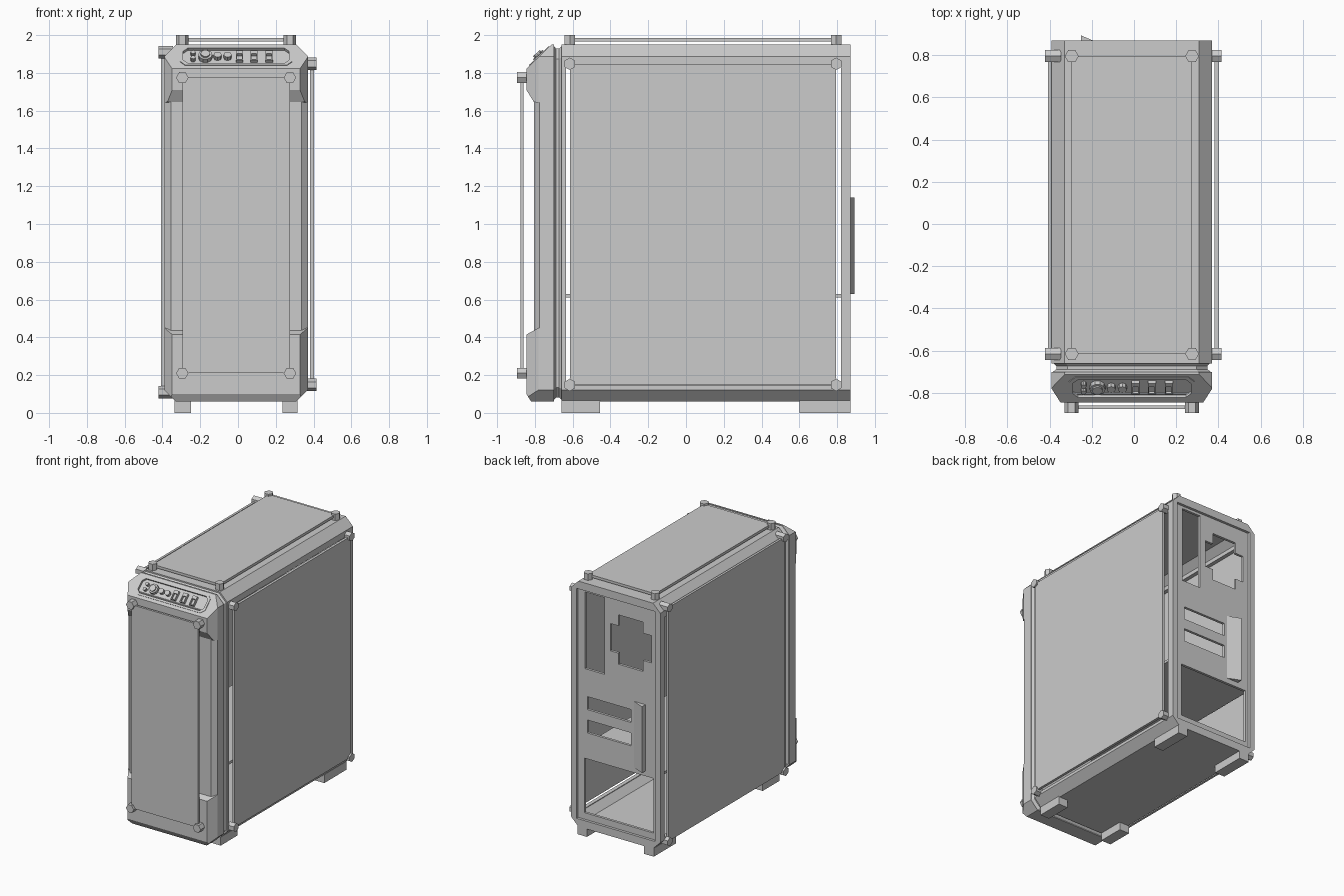
import bpy, bmesh
from math import pi
from mathutils import Matrix, Vector

old = bpy.data.objects.get("Cube")
if old:
    bpy.data.objects.remove(old, do_unlink=True)

grey = bpy.data.materials.new("light_grey")
grey.use_nodes = True
GREY = (0.6, 0.6, 0.6, 1)
grey.diffuse_color = GREY
grey.node_tree.nodes["Principled BSDF"].inputs["Base Color"].default_value = GREY

CX = -0.01            # middle of the case body
LEFT, RIGHT = 0.37, -0.39
BOTTOM, TOP = 0.06, 1.95


def finish(name, bm):
    bmesh.ops.recalc_face_normals(bm, faces=bm.faces)
    mesh = bpy.data.meshes.new(name)
    bm.to_mesh(mesh)
    bm.free()
    mesh.materials.append(grey)
    ob = bpy.data.objects.new(name, mesh)
    bpy.context.collection.objects.link(ob)
    return ob


def loft(name, rings):
    bm = bmesh.new()
    loops = [[bm.verts.new(p) for p in ring] for ring in rings]
    n = len(loops[0])
    bm.faces.new(loops[0])
    bm.faces.new(loops[-1])
    for a, b in zip(loops, loops[1:]):
        for i in range(n):
            j = (i + 1) % n
            bm.faces.new((a[i], a[j], b[j], b[i]))
    return finish(name, bm)


def prism(name, pts, axis, a, b):
    def place(p, d):
        return {"x": (d, *p), "y": (p[0], d, p[1]), "z": (*p, d)}[axis]
    return loft(name, [[place(p, d) for p in pts] for d in (a, b)])


def box(name, x, y, z):
    return prism(name, [(x[0], y[0]), (x[1], y[0]), (x[1], y[1]), (x[0], y[1])], "z", *z)


def chamfered(x0, x1, z0, z1, c):
    return [(x0 + c, z0), (x1 - c, z0), (x1, z0 + c), (x1, z1 - c),
            (x1 - c, z1), (x0 + c, z1), (x0, z1 - c), (x0, z0 + c)]


def outline(inset=0.0):
    return chamfered(RIGHT + inset, LEFT - inset, BOTTOM + inset, TOP - inset,
                     0.062 - inset * 0.4)


def combine(target, tool, operation="DIFFERENCE"):
    mod = target.modifiers.new("shape", "BOOLEAN")
    mod.operation, mod.solver, mod.object = operation, "EXACT", tool
    bpy.context.view_layer.objects.active = target
    bpy.ops.object.modifier_apply(modifier=mod.name)
    bpy.data.objects.remove(tool, do_unlink=True)


def hex_knob(name, centre, axis, length, radius=0.033, sides=6):
    bm = bmesh.new()
    turn = {"x": Matrix.Rotation(pi / 2, 4, "Y"), "y": Matrix.Rotation(pi / 2, 4, "X"),
            "z": Matrix()}[axis]
    bmesh.ops.create_cone(bm, cap_ends=True, segments=sides, radius1=radius, radius2=radius,
                          depth=length, matrix=Matrix.Translation(centre) @ turn @ Matrix.Rotation(pi / 2, 4, "Z"))
    return finish(name, bm)


# Hollow main body with open sides
body = prism("case_body", outline(), "y", -0.66, 0.87)
combine(body, prism("cavity", outline(0.03), "y", -0.64, 0.83))
combine(body, box("side_opening", (-0.6, 0.6), (-0.635, 0.82), (0.145, 1.84)))

# Recessed back plate and its cut-outs
combine(body, box("back_recess", (-0.345, 0.325), (0.85, 1), (0.12, 1.89)))
back_holes = [
    ((0.10, 0.265), (1.28, 1.87)),      # tall connector slot
    ((-0.30, 0.05), (1.475, 1.685)),    # fan hole, wide arm
    ((-0.23, -0.02), (1.39, 1.77)),     # fan hole, tall arm
    ((-0.125, 0.245), (0.97, 1.07)),    # card slots
    ((-0.125, 0.245), (0.79, 0.89)),
    ((-0.32, 0.27), (0.17, 0.59)),      # power supply bay
]
for hx, hz in back_holes:
    combine(body, box("hole", hx, (0.8, 0.9), hz))
prism("card_bracket_cover", [(-0.25, 0.893), (-0.14, 0.845), (-0.25, 0.845)], "z", 0.63, 1.14)
box("power_supply_shroud", (-0.365, 0.345), (-0.65, 0.84), (0.61, 0.63))

# Groove between body and bezel
loft("bezel_groove", [[(x, y, z) for x, z in outline(i)]
                      for y, i in ((-0.655, 0.005), (-0.672, 0.022), (-0.688, 0.022), (-0.705, 0.0))])

# Front bezel: slim slab with a deeper upper and lower block
def plan(y_front, y_corner, cut):
    return [(RIGHT, -0.70), (LEFT, -0.70), (LEFT, y_corner), (LEFT - cut, y_front),
            (RIGHT + cut, y_front), (RIGHT, y_corner)]


slab = prism("bezel_slab", plan(-0.805, -0.775, 0.035), "z", 0.1, 1.85)
combine(slab, prism("trim", outline(), "y", -1, -0.6), "INTERSECT")
blocks = {
    "bezel_upper_block": [(-0.70, 1.95), (-0.712, 1.95), (-0.845, 1.822), (-0.845, 1.71),
                          (-0.805, 1.645), (-0.70, 1.64)],
    "bezel_lower_block": [(-0.70, 0.06), (-0.82, 0.06), (-0.845, 0.10), (-0.845, 0.415),
                          (-0.78, 0.45), (-0.70, 0.45)],
}
for name, profile in blocks.items():
    block = prism(name, profile, "x", -0.6, 0.6)
    combine(block, prism("trim", outline(), "y", -1, -0.6), "INTERSECT")
    combine(block, prism("trim", plan(-0.85, -0.78, 0.045), "z", 0, 2), "INTERSECT")

# Control panel set into the sloped face
up = Vector((0, 0.133, 0.128)).normalized()
out = Vector((0, -up.z, up.y))
slope = Matrix((Vector((1, 0, 0)), up, out)).transposed().to_4x4()
slope.translation = Vector((CX, -0.776, 1.888))


def on_slope(ob):
    ob.data.transform(slope)
    return ob


combine(bpy.data.objects["bezel_upper_block"],
        on_slope(prism("panel_recess", chamfered(-0.285, 0.285, -0.062, 0.062, 0.025), "z", -0.012, 0.1)))
rim = on_slope(prism("control_rim", chamfered(-0.297, 0.297, -0.072, 0.072, 0.028), "z", -0.02, 0.005))
combine(rim, on_slope(prism("rim_hole", chamfered(-0.28, 0.28, -0.057, 0.057, 0.024), "z", -0.1, 0.1)))
controls = [("power_button", -0.163, 0, 0.037, 10), ("audio_jack", -0.098, 0, 0.021, 8),
            ("audio_jack", -0.045, 0, 0.021, 8), ("status_light", -0.228, 0.02, 0.013, 8),
            ("status_light", -0.228, -0.02, 0.013, 8)]
for name, x, y, r, sides in controls:
    on_slope(hex_knob(name, (x, y, -0.002), "z", 0.03, r, sides))
on_slope(hex_knob("power_button_cap", (-0.163, 0, 0.015), "z", 0.016, 0.025, 10))
for x in (0.018, 0.095, 0.175):
    port = on_slope(box("usb_port", (x - 0.019, x + 0.019), (-0.036, 0.036), (-0.02, 0.008)))
    combine(port, on_slope(box("port_hole", (x - 0.013, x + 0.013), (-0.03, 0.012), (-0.008, 0.1))))

# Floating cover panels held by hexagonal knobs at their corners
KX, KY = (-0.295, 0.275), (-0.615, 0.795)
box("top_panel", KX, KY, (1.965, 1.985))
box("front_panel", KX, (-0.877, -0.86), (0.21, 1.775))
box("left_panel", (0.382, 0.402), KY, (0.148, 1.848))
box("right_panel", (-0.408, -0.39), KY, (0.11, 1.91))
for x in KX:
    for y in KY:
        hex_knob("top_knob", (x, y, 1.97), "z", 0.06)
    for z in (0.21, 1.775):
        hex_knob("front_knob", (x, -0.8675, z), "y", 0.055)
for y in KY:
    for z in (0.148, 1.848):
        hex_knob("left_knob", (0.3875, y, z), "x", 0.055)
    for z in (0.11, 1.91):
        hex_knob("right_knob", (-0.383, y, z), "x", 0.076)

# Feet
for x in ((-0.335, -0.25), (0.235, 0.315)):
    box("front_foot", x, (-0.66, -0.455), (0, 0.065))
    box("back_foot", x, (0.60, 0.87), (0, 0.065))
